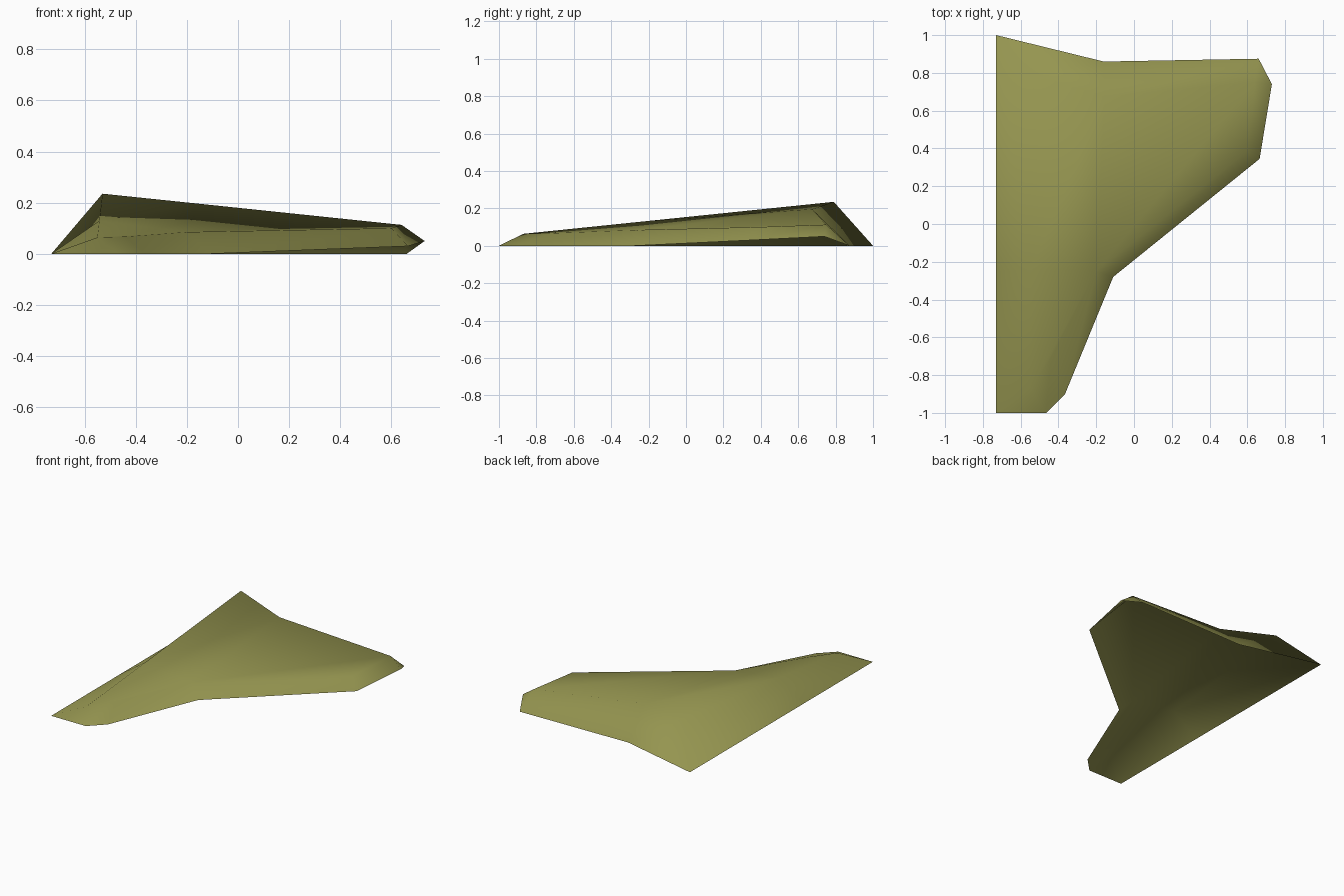
import bpy
import bmesh
from mathutils import Vector

default_cube = bpy.data.objects.get("Cube")
if default_cube:
    bpy.data.objects.remove(default_cube, do_unlink=True)


def flat_material(name, colour):
    material = bpy.data.materials.new(name)
    material.use_nodes = True
    material.diffuse_color = colour
    shader = material.node_tree.nodes["Principled BSDF"]
    shader.inputs["Base Color"].default_value = colour
    shader.inputs["Roughness"].default_value = 0.9
    return material


# Lower rim, walked from the nose around the tip to the tail
rim = {
    "nose": (-.73, -1, 0),
    "nose_end": (-.465, -1, 0),
    "nose_corner": (-.365, -.9, 0),
    "waist": (-.11, -.28, 0),
    "tip_front": (.665, .345, .03),
    "tip_side": (.73, .74, .05),
    "tip_back": (.66, .875, 0),
    "back_bend": (-.16, .86, 0),
    "tail": (-.73, 1, 0),
    "root": (-.73, -.25, 0),
}

# Upper ridges that hold up the shell
ridge = {
    "nose_top": (-.55, -.87, .064),
    "corner_top": (-.44, -.71, .067),
    "waist_top": (-.2, -.25, .085),
    "tip_top": (.6, .385, .1),
    "side_top": (.64, .75, .113),
    "bend_top": (-.155, .675, .196),
    "peak": (-.53, .79, .235),
}

# Panels of the open shell, each named by its corners
panels = [
    # sloping skirt
    "nose nose_end nose_top",
    "nose_end nose_corner corner_top nose_top",
    "nose_corner waist waist_top corner_top",
    "waist tip_front tip_top waist_top",
    "tip_front tip_side side_top tip_top",
    "tip_side tip_back side_top",
    "tip_back back_bend bend_top side_top",
    "back_bend tail peak bend_top",
    # straight root side
    "tail root spine_top peak",
    "root nose nose_top spine_top",
    # upper skin
    "nose_top corner_top waist_top spine_top",
    "spine_top waist_top bend_top peak",
    "waist_top tip_top side_top bend_top",
]

points = {**rim, **ridge}
low, high = Vector(ridge["nose_top"]), Vector(ridge["peak"])
points["spine_top"] = low.lerp(high, .38)

mesh = bpy.data.meshes.new("wing_shell")
bm = bmesh.new()
corners = {name: bm.verts.new(place) for name, place in points.items()}
for panel in panels:
    face = bm.faces.new([corners[name] for name in panel.split()])
    face.smooth = True
bm.normal_update()
bm.to_mesh(mesh)
bm.free()

mesh.materials.append(flat_material("olive", (.3, .3, .08, 1)))
shell = bpy.data.objects.new("wing_shell", mesh)
bpy.context.collection.objects.link(shell)
